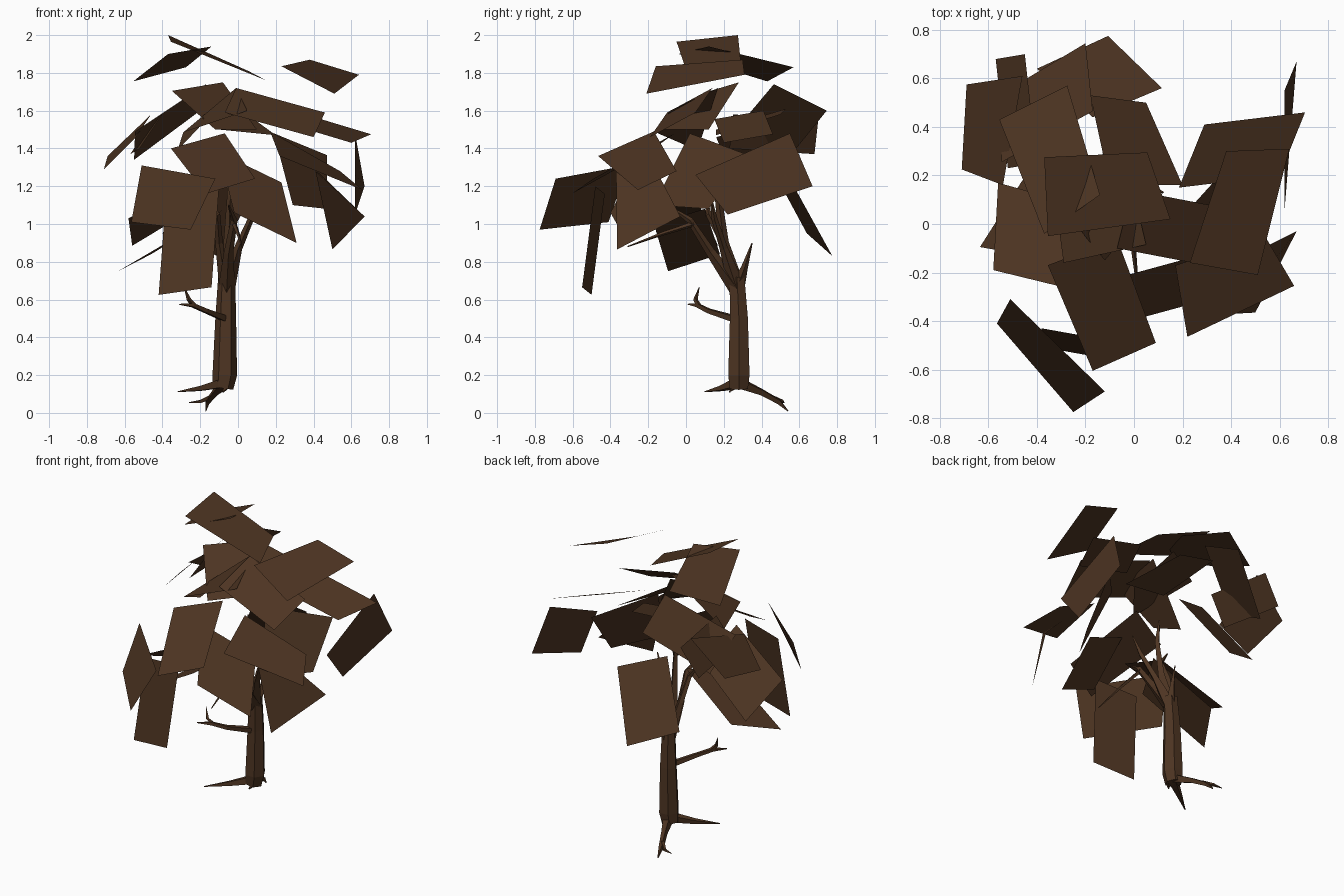
import bpy
import bmesh
from math import cos, sin, tau
from mathutils import Vector

cube = bpy.data.objects.get("Cube")
if cube:
    bpy.data.objects.remove(cube, do_unlink=True)

# One bark-brown colour for the wood and the foliage cards
brown = bpy.data.materials.new("bark_brown")
brown.use_nodes = True
colour = (0.075, 0.035, 0.016, 1.0)
brown.diffuse_color = colour
brown.node_tree.nodes["Principled BSDF"].inputs["Base Color"].default_value = colour


def add_object(name, bm):
    """Turn a bmesh into a flat-shaded object with the brown material."""
    mesh = bpy.data.meshes.new(name)
    bm.to_mesh(mesh)
    bm.free()
    mesh.materials.append(brown)
    obj = bpy.data.objects.new(name, mesh)
    bpy.context.scene.collection.objects.link(obj)
    return obj


def limb(name, points, radii, sides=4):
    """Sweep a tapering polygon along a path of points."""
    bm = bmesh.new()
    path = [Vector(p) for p in points]
    rings = []
    for i, (point, radius) in enumerate(zip(path, radii)):
        along = path[min(i + 1, len(path) - 1)] - path[max(i - 1, 0)]
        turn = Vector((0, 0, 1)).rotation_difference(along.normalized())
        ring = []
        for k in range(sides):
            angle = tau * k / sides
            offset = Vector((cos(angle), sin(angle), 0)) * radius
            ring.append(bm.verts.new(point + turn @ offset))
        rings.append(ring)
    for lower, upper in zip(rings, rings[1:]):
        for k in range(sides):
            n = (k + 1) % sides
            bm.faces.new((lower[k], lower[n], upper[n], upper[k]))
    bm.faces.new(rings[0][::-1])
    bm.faces.new(rings[-1])
    return add_object(name, bm)


def foliage_card(name, first, second, third, fourth=None):
    """Four-sided card; a missing fourth corner completes a parallelogram."""
    a, b, c = Vector(first), Vector(second), Vector(third)
    d = Vector(fourth) if fourth else a + c - b
    bm = bmesh.new()
    face = bm.faces.new([bm.verts.new(p) for p in (a, b, c, d)])
    face.normal_update()
    if face.normal.z < 0:
        face.normal_flip()
    return add_object(name, bm)


# Trunk
limb("trunk", [(-.08, .28, .13), (-.07, .28, .2), (-.065, .28, .5), (-.06, .27, .72)],
     [.055, .065, .055, .045], sides=6)

# Main branches fanning out of the trunk top
fork = (-.06, .27, .66)
limb("main_branch", [fork, (-.05, .2, .9), (-.04, .17, 1.15), (-.05, .18, 1.3)],
     [.045, .027, .018, .005])
limb("front_branch", [fork, (-.05, .13, .85), (-.02, .02, 1.02), (-.05, -.1, 1.1)],
     [.045, .025, .018, .004])
limb("left_branch", [fork, (0, .2, .87), (.07, .15, 1.03), (.12, .13, 1.15)],
     [.045, .022, .016, .004])
limb("right_branch", [fork, (-.1, .2, .9), (-.11, .12, 1.05), (-.18, .1, 1.15)],
     [.04, .02, .016, .004])
limb("back_branch", [fork, (-.04, .31, .77), (-.03, .35, .9)], [.04, .018, .003])
limb("drooping_branch", [(-.02, .04, 1.0), (0, -.12, .95), (.02, -.31, .88)],
     [.014, .01, .003])

# Low side branch with a twig
limb("side_branch", [(-.07, .25, .5), (-.17, .12, .54), (-.24, .06, .57), (-.31, .01, .575)],
     [.022, .016, .014, .003])
limb("side_twig", [(-.23, .07, .565), (-.26, .05, .6), (-.285, .07, .665)],
     [.014, .012, .002])

# Roots
root = (-.07, .28, .16)
limb("back_root", [root, (-.12, .4, .11), (-.16, .49, .06), (-.17, .54, .01)],
     [.035, .02, .016, .003])
limb("back_root_prong", [(-.15, .46, .08), (-.2, .51, .06), (-.26, .52, .055)],
     [.014, .01, .002])
limb("right_root", [root, (-.2, .19, .13), (-.32, .1, .112)], [.035, .018, .003])
limb("front_root", [root, (-.06, .25, .14), (-.08, .23, .11)], [.035, .02, .004])

# Crown cards, floating above the canopy
foliage_card("crown_back", (-.555, .43, 1.755), (-.37, -.04, 1.9),
             (-.14, .12, 1.94), (-.275, .57, 1.83))
foliage_card("crown_middle", (.055, .295, 1.81), (-.37, .275, 2),
             (-.355, -.05, 1.965), (.15, .02, 1.76))
foliage_card("crown_left", (.38, .3, 1.87), (.23, -.16, 1.835),
             (.51, -.21, 1.69), (.64, .31, 1.79))

# Upper canopy cards
foliage_card("upper_centre", (-.35, .13, 1.705), (-.08, .28, 1.75),
             (.1, .12, 1.5), (-.12, -.15, 1.5))
foliage_card("upper_right", (-.01, .17, 1.72), (.05, -.085, 1.6),
             (-.29, -.16, 1.485), (-.32, .06, 1.39))
foliage_card("upper_back", (-.2, .745, 1.6), (-.55, .535, 1.34),
             (-.545, .255, 1.49), (-.17, .465, 1.74))
foliage_card("upper_left", (-.07, -.1, 1.59), (-.01, .14, 1.72), (.46, .05, 1.59))
foliage_card("middle_back", (-.18, .53, 1.61), (.05, .5, 1.58),
             (.2, .16, 1.47), (-.1, .16, 1.5))
foliage_card("outer_left", (.29, .41, 1.6), (.705, .46, 1.475), (.6, .2, 1.43))

# Right-hand cards
foliage_card("right_outer", (-.69, .575, 1.36), (-.71, .225, 1.29),
             (-.54, .16, 1.46), (-.46, .61, 1.58))
foliage_card("right_back", (-.57, .68, 1.37), (-.45, .7, 1.55), (-.4, .25, 1.58))
foliage_card("right_middle", (-.56, .17, .885), (-.58, -.19, 1.03),
             (-.17, -.29, 1.25), (-.17, .06, 1.12))
foliage_card("right_low", (-.46, .18, .84), (-.635, -.095, .75),
             (-.21, -.17, 1.0), (-.07, .1, 1.08))

# Back card, hanging
foliage_card("back_hanging", (-.4, .64, .95), (-.107, .775, .83),
             (.115, .56, 1.22), (-.17, .44, 1.32))

# Front cards
foliage_card("front_centre", (-.07, -.06, 1.48), (-.355, -.17, 1.4),
             (-.17, -.605, 1.16), (.09, -.49, 1.24))
foliage_card("front_inner", (.23, -.14, 1.22), (.31, -.31, .9), (-.02, -.4, 1.06))
foliage_card("front_right", (-.12, -.69, 1.24), (-.51, -.31, 1.31),
             (-.565, -.41, 1.01), (-.25, -.775, .97))
foliage_card("front_hanging", (-.38, -.43, 1.16), (-.42, -.5, .625), (-.14, -.55, .665))

# Left-hand cards
foliage_card("left_side", (.62, .05, 1.26), (.62, .55, 1.48),
             (.67, .67, 1.2), (.62, .22, 1.05))
foliage_card("left_front", (.54, -.05, 1.28), (.66, -.255, 1.18),
             (.22, -.465, 1.36), (.17, -.17, 1.49))
foliage_card("left_middle", (.19, .02, 1.48), (.47, .33, 1.365),
             (.47, .12, 1.08), (.29, -.17, 1.1))
foliage_card("left_front_low", (.41, -.37, 1.28), (.5, -.365, .865),
             (.67, -.03, 1.04), (.43, -.15, 1.27))
